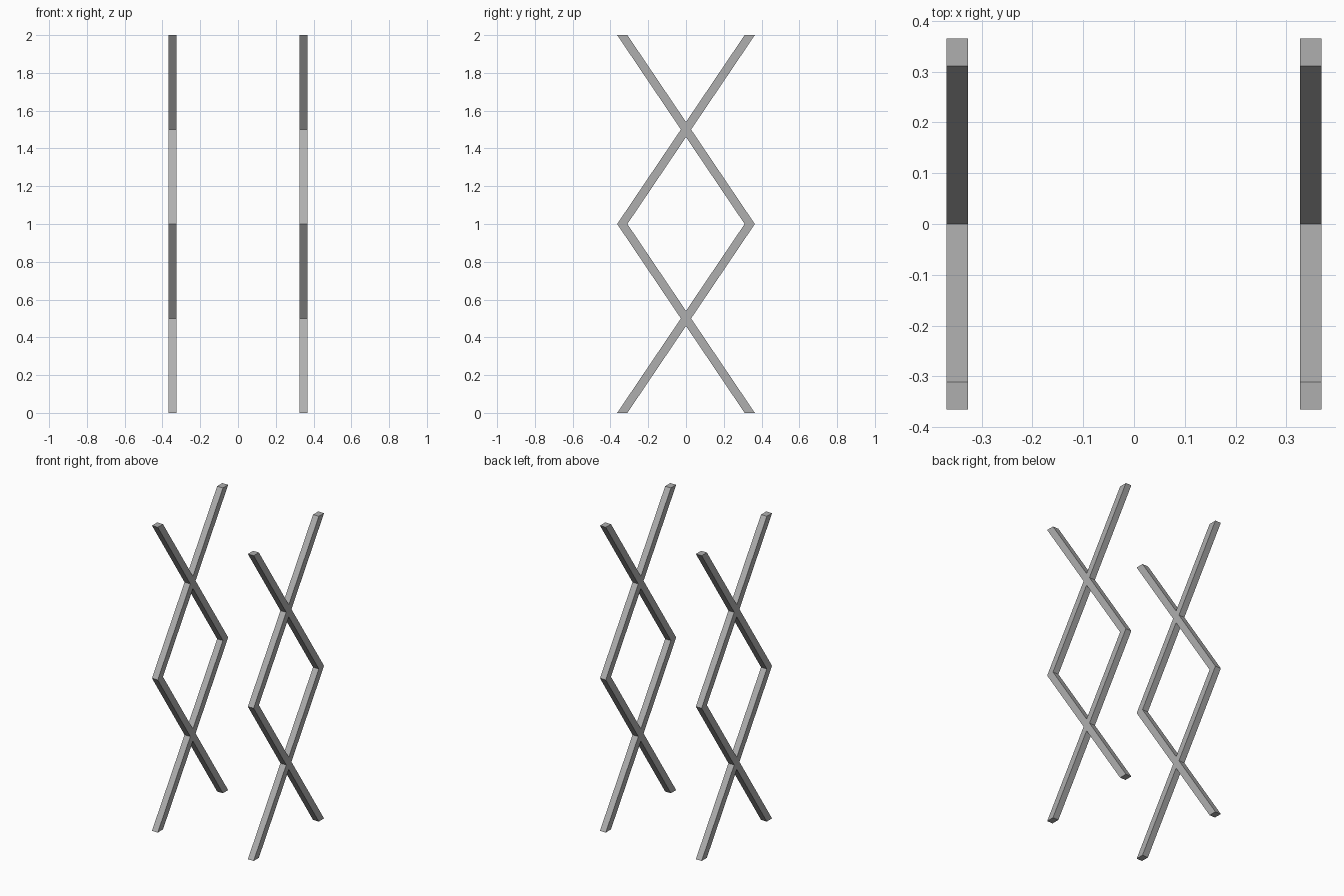
import bpy

if "Cube" in bpy.data.objects:
    bpy.data.objects.remove(bpy.data.objects["Cube"])

C, W = 0.3375, 0.027      # bar end centre and half width along y
X, T = 0.3475, 0.042      # side frame position and thickness
D = W * 0.5 / C           # half height of the crossing

grey = bpy.data.materials.new("dark_grey")
grey.diffuse_color = (0.43, 0.43, 0.43, 1)
grey.use_nodes = True
grey.node_tree.nodes["Principled BSDF"].inputs["Base Color"].default_value = grey.diffuse_color


def cross_profile(z):
    """Outline of one crossed pair of bars, one unit tall, from height z."""
    outline = [(-C - W, 0), (-C + W, 0), (0, 0.5 - D), (C - W, 0), (C + W, 0),
               (W, 0.5), (C + W, 1), (C - W, 1), (0, 0.5 + D),
               (-C + W, 1), (-C - W, 1), (-W, 0.5)]
    return [(0, y, z + h) for y, h in outline]


def lattice(name, x):
    verts, faces, index = [], [], {}
    # two crosses stacked, sharing the bar ends where they meet
    for z in (0, 1):
        face = []
        for p in cross_profile(z):
            key = tuple(round(c, 4) for c in p)
            if key not in index:
                index[key] = len(verts)
                verts.append(p)
            face.append(index[key])
        faces.append(face)
    mesh = bpy.data.meshes.new(name)
    mesh.from_pydata(verts, [], faces)
    mesh.materials.append(grey)
    ob = bpy.data.objects.new(name, mesh)
    bpy.context.collection.objects.link(ob)
    ob.location.x = x
    # bar thickness
    mod = ob.modifiers.new("thickness", 'SOLIDIFY')
    mod.thickness = T
    mod.offset = 0


# left and right scissor lattices
lattice("left_scissor_bars", -X)
lattice("right_scissor_bars", X)
